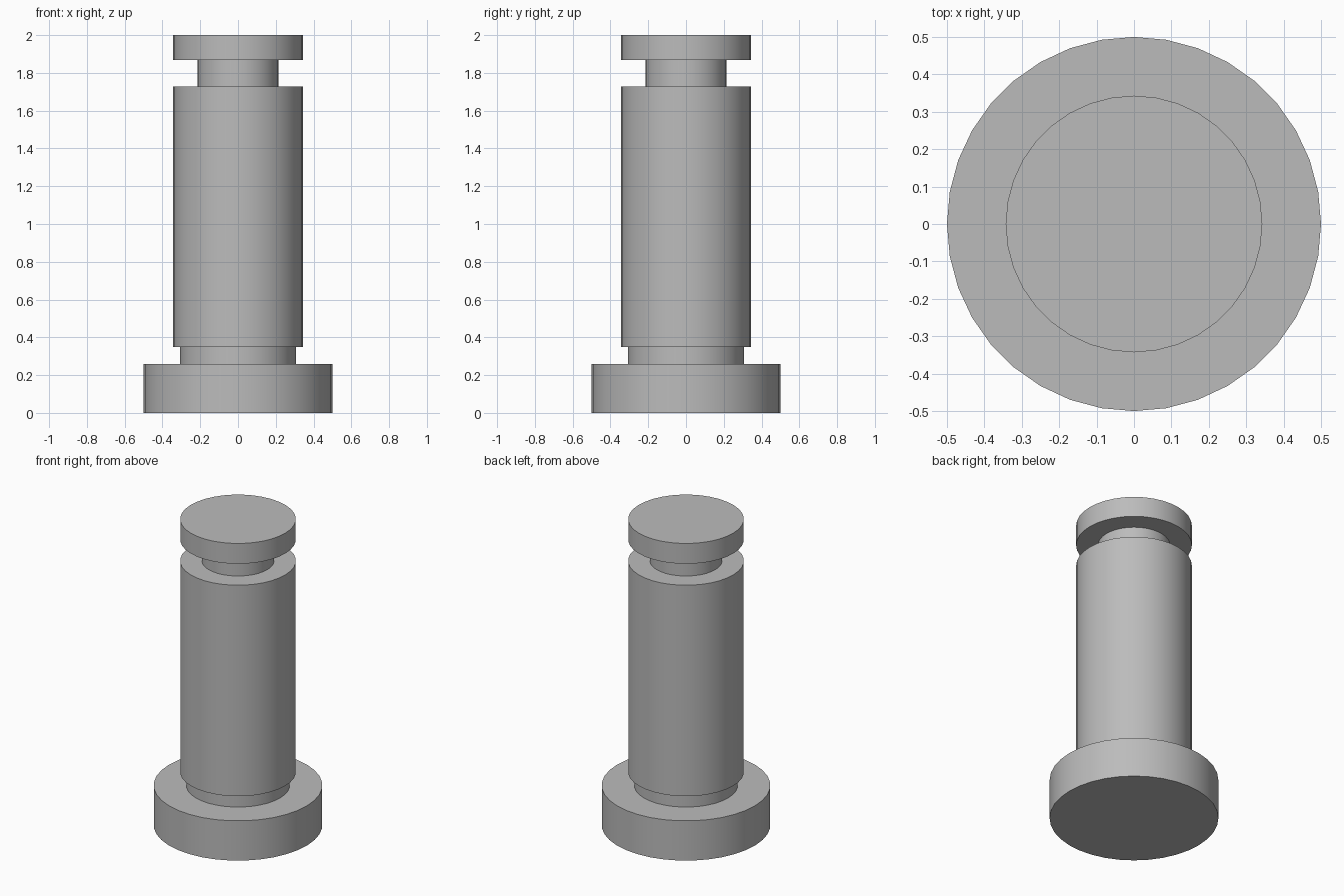
import bpy
import bmesh
import math

cube = bpy.data.objects.get("Cube")
if cube:
    bpy.data.objects.remove(cube, do_unlink=True)

SIDES = 36

grey = bpy.data.materials.new("plain_grey")
grey.use_nodes = True
colour = (0.5, 0.5, 0.5, 1.0)
grey.diffuse_color = colour
grey.node_tree.nodes["Principled BSDF"].inputs["Base Color"].default_value = colour


def turned_part(name, profile):
    """Spin a radius/height profile around the vertical axis into a closed solid."""
    bm = bmesh.new()
    points = [bm.verts.new((r, 0, z)) for r, z in profile]
    edges = [bm.edges.new(pair) for pair in zip(points, points[1:])]
    bmesh.ops.spin(bm, geom=points + edges, cent=(0, 0, 0), axis=(0, 0, 1),
                   angle=math.tau, steps=SIDES, use_duplicate=False)
    bmesh.ops.remove_doubles(bm, verts=bm.verts, dist=0.0005)
    bmesh.ops.recalc_face_normals(bm, faces=bm.faces)
    mesh = bpy.data.meshes.new(name)
    bm.to_mesh(mesh)
    bm.free()
    mesh.materials.append(grey)
    part = bpy.data.objects.new(name, mesh)
    bpy.context.collection.objects.link(part)
    # Smooth walls with crisp rims
    bpy.ops.object.select_all(action="DESELECT")
    part.select_set(True)
    bpy.context.view_layer.objects.active = part
    bpy.ops.object.shade_smooth_by_angle(angle=math.radians(30))
    return part


# One turned pin: wide foot, short collar, long barrel, narrow neck, flat head
rings = [
    (0.50, 0.00, 0.26),   # foot
    (0.307, 0.26, 0.348),  # collar
    (0.343, 0.348, 1.727),  # barrel
    (0.214, 1.727, 1.867),  # neck
    (0.343, 1.867, 2.00),  # head
]
outline = [(0, 0)]
for radius, bottom, top in rings:
    outline += [(radius, bottom), (radius, top)]
outline.append((0, 2))
turned_part("turned_pin", outline)
